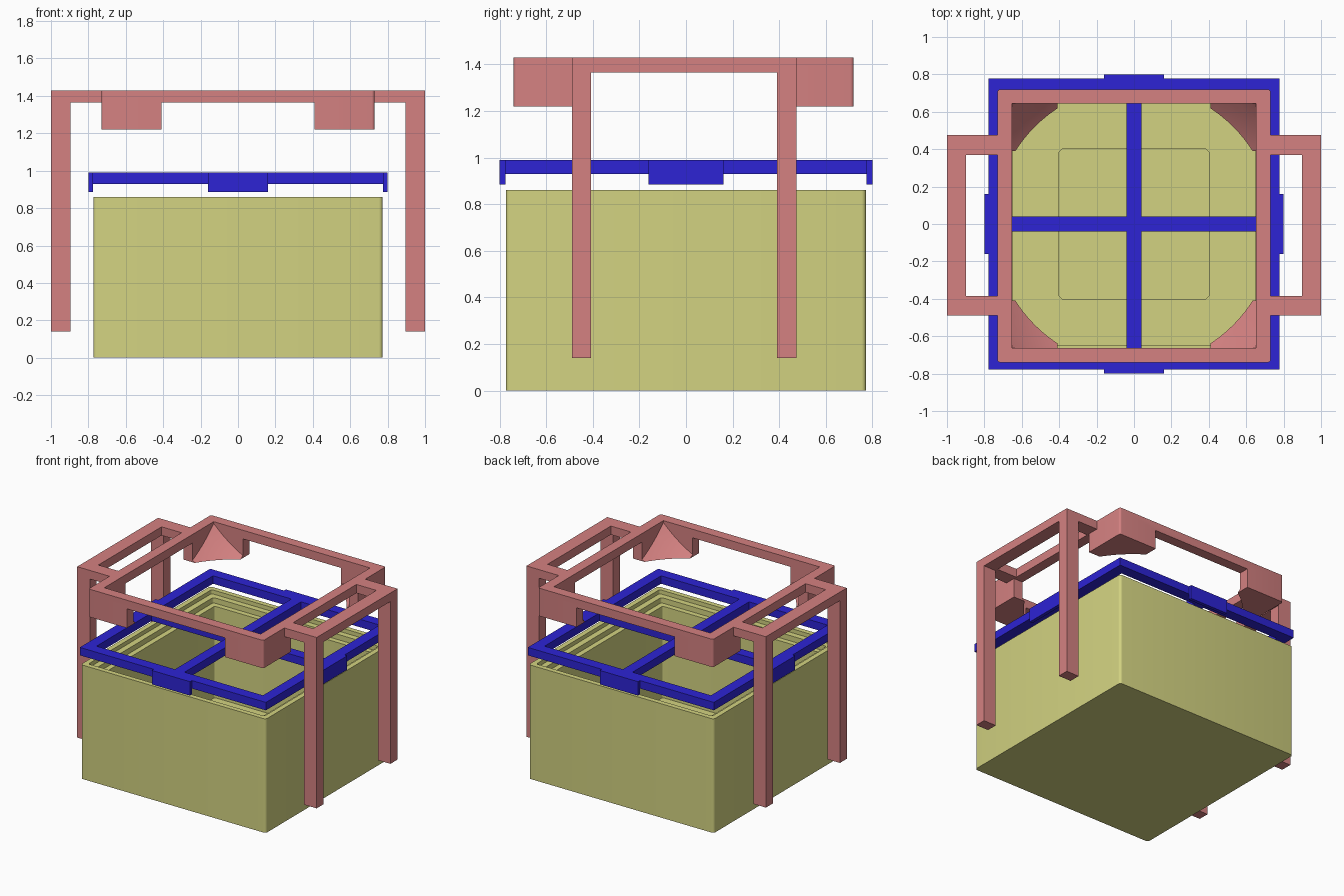
import bpy, bmesh

old = bpy.data.objects.get("Cube")
if old:
    bpy.data.objects.remove(old, do_unlink=True)


def material(name, rgb):
    m = bpy.data.materials.new(name)
    m.use_nodes = True
    color = (*rgb, 1)
    m.diffuse_color = color
    m.node_tree.nodes["Principled BSDF"].inputs["Base Color"].default_value = color
    return m


olive = material("olive", (0.65, 0.65, 0.22))
blue = material("blue", (0.026, 0.017, 0.66))
pink = material("dusty pink", (0.66, 0.22, 0.22))


def finish(bm, name, mat):
    mesh = bpy.data.meshes.new(name)
    bm.to_mesh(mesh)
    bm.free()
    ob = bpy.data.objects.new(name, mesh)
    bpy.context.collection.objects.link(ob)
    mesh.materials.append(mat)
    return ob


def box(name, mat, x, y, z, radius=0):
    """Box from (min, max) ranges, with optionally rounded upright edges."""
    bm = bmesh.new()
    bmesh.ops.create_cube(bm, size=1)
    for v in bm.verts:
        v.co = [r[0] if c < 0 else r[1] for c, r in zip(v.co, (x, y, z))]
    if radius:
        upright = [e for e in bm.edges if abs(e.verts[0].co.z - e.verts[1].co.z) > 1e-4]
        bmesh.ops.bevel(bm, geom=upright, offset=radius, segments=5, profile=0.5, affect='EDGES')
    return finish(bm, name, mat)


def square(name, mat, half, z, radius=0, cy=0):
    return box(name, mat, (-half, half), (cy - half, cy + half), z, radius)


def combine(ob, other, operation='DIFFERENCE'):
    """Apply a boolean and discard the tool."""
    mod = ob.modifiers.new("cut", 'BOOLEAN')
    mod.operation, mod.solver, mod.object = operation, 'EXACT', other
    bpy.context.view_layer.update()
    graph = bpy.context.evaluated_depsgraph_get()
    mesh = bpy.data.meshes.new_from_object(ob.evaluated_get(graph))
    ob.modifiers.clear()
    ob.data = mesh
    bpy.data.objects.remove(other, do_unlink=True)


def smooth(ob):
    bpy.ops.object.select_all(action='DESELECT')
    ob.select_set(True)
    bpy.context.view_layer.objects.active = ob
    bpy.ops.object.shade_smooth_by_angle(angle=0.52)


# Open tub with a stepped rim and a recessed floor panel
tub = square("tub", olive, 0.773, (0, 0.86), 0.02)
for half, bottom, radius in ((0.735, 0.83, 0.015), (0.69, 0.79, 0.015),
                             (0.65, 0.10, 0.01), (0.405, 0.06, 0.04)):
    combine(tub, square("pocket", olive, half, (bottom, 1), radius))
smooth(tub)

# Lid frame: four openings leave a border and a cross
lid = square("lid_frame", blue, 0.777, (0.93, 0.99))
for sx in (-1, 1):
    for sy in (-1, 1):
        combine(lid, box("opening", blue, sorted((sx * 0.04, sx * 0.695)),
                         sorted((sy * 0.04, sy * 0.695)), (0.9, 1.1)))

# Clip tabs on the four sides of the lid
for s, side in ((-1, "right"), (1, "left")):
    reach = sorted((s * 0.775, s * 0.8))
    box(side + "_tab", blue, reach, (-0.16, 0.16), (0.885, 0.99))
    box(("front" if s < 0 else "back") + "_tab", blue, (-0.16, 0.16), reach, (0.885, 0.99))

# Upper frame with corner cradles hollowed by a sphere
cy = -0.01
frame = square("cradle_frame", pink, 0.73, (1.22, 1.43), 0.015, cy)
bm = bmesh.new()
bmesh.ops.create_uvsphere(bm, u_segments=96, v_segments=64, radius=1.126)
bmesh.ops.translate(bm, verts=bm.verts, vec=(0, cy, 2.06))
bowl = finish(bm, "bowl", pink)
combine(bowl, square("bowl_limit", pink, 0.653, (0.8, 1.6), 0, cy), 'INTERSECT')
combine(frame, bowl)
combine(frame, box("gap", pink, (-0.41, 0.41), (-1, 1), (1.1, 1.365)))
combine(frame, box("gap", pink, (-1, 1), (cy - 0.4, cy + 0.4), (1.1, 1.365)))
smooth(frame)

# Side racks with two legs each
for s, side in ((-1, "right"), (1, "left")):
    rack = box(side + "_rack", pink, sorted((s * 0.725, s)), (-0.49, 0.475), (1.365, 1.43))
    combine(rack, box("slot", pink, sorted((s * 0.6, s * 0.897)), (-0.385, 0.37), (1.3, 1.5)))
    for end, y in (("front", (-0.49, -0.408)), ("back", (0.39, 0.475))):
        box(f"{side}_{end}_leg", pink, sorted((s * 0.895, s)), y, (0.14, 1.37))
